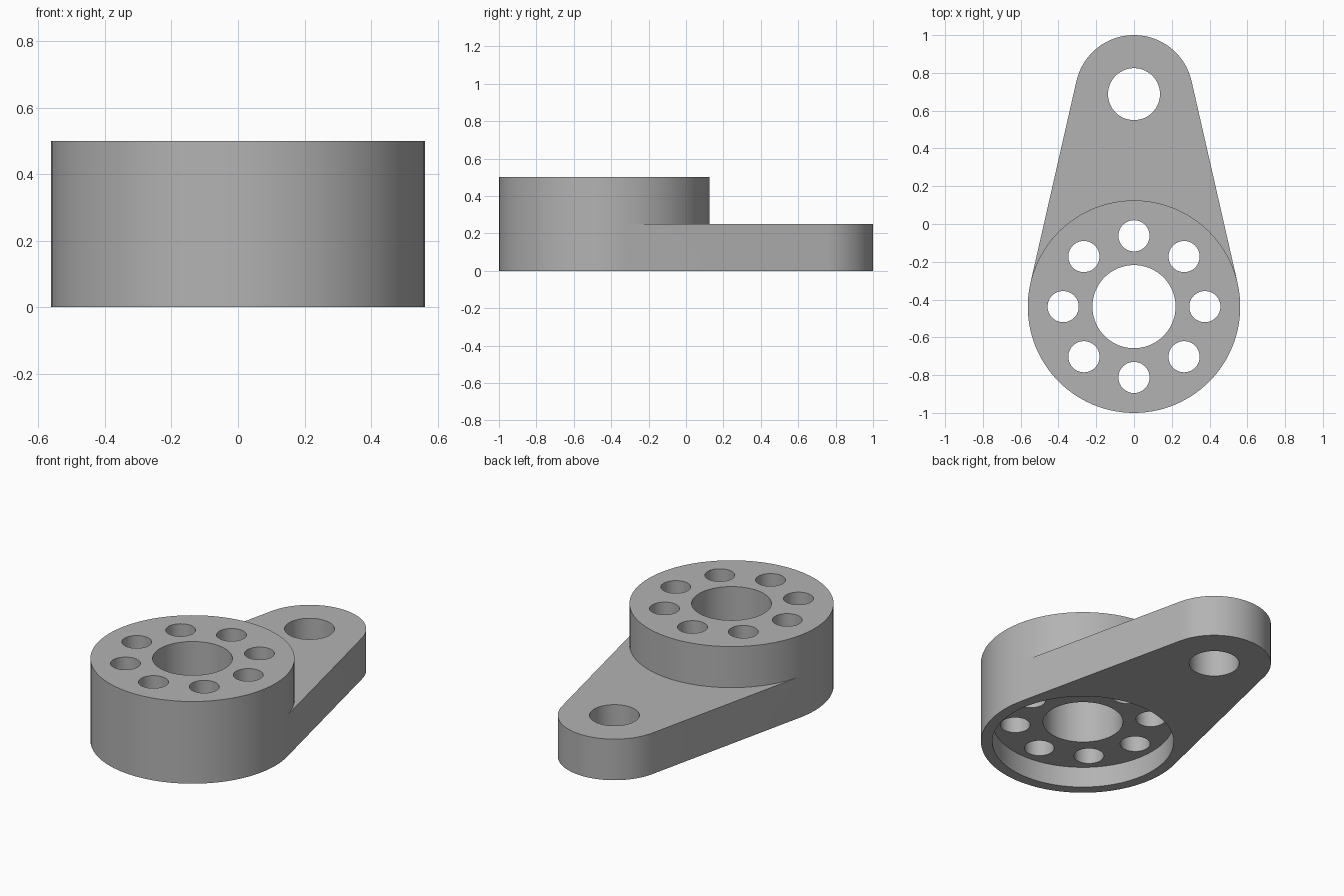
import bpy, bmesh, math

if "Cube" in bpy.data.objects:
    bpy.data.objects.remove(bpy.data.objects["Cube"])

HUB_Y, HUB_R, HUB_H = -0.4375, 0.5625, 0.5
EYE_Y, EYE_R, ARM_H = 0.6875, 0.3125, 0.25

steel = bpy.data.materials.new("plain grey")
steel.use_nodes = True
grey = (0.45, 0.45, 0.45, 1)
steel.diffuse_color = grey
steel.node_tree.nodes["Principled BSDF"].inputs["Base Color"].default_value = grey


def arc(y, r, start, end, steps):
    """Points on an arc centred on x = 0."""
    angles = [start + (end - start) * i / steps for i in range(steps + 1)]
    return [(r * math.cos(a), y + r * math.sin(a)) for a in angles]


def prism(name, outline, z0, z1):
    """Extrude a flat outline from z0 to z1."""
    bm = bmesh.new()
    base = bm.faces.new([bm.verts.new((x, y, z0)) for x, y in outline])
    top = bmesh.ops.extrude_face_region(bm, geom=[base])["geom"]
    verts = [v for v in top if isinstance(v, bmesh.types.BMVert)]
    bmesh.ops.translate(bm, verts=verts, vec=(0, 0, z1 - z0))
    bmesh.ops.recalc_face_normals(bm, faces=bm.faces)
    mesh = bpy.data.meshes.new(name)
    bm.to_mesh(mesh)
    bm.free()
    mesh.materials.append(steel)
    obj = bpy.data.objects.new(name, mesh)
    bpy.context.collection.objects.link(obj)
    return obj


def cylinder(name, x, y, r, z0, z1, sides=96):
    ring = arc(y, r, 0, math.tau, sides)[:-1]
    return prism(name, [(px + x, py) for px, py in ring], z0, z1)


def combine(body, tool, operation):
    """Apply a boolean and discard the tool."""
    mod = body.modifiers.new(operation, 'BOOLEAN')
    mod.operation, mod.object, mod.solver = operation, tool, 'EXACT'
    bpy.context.view_layer.objects.active = body
    bpy.ops.object.modifier_apply(modifier=mod.name)
    bpy.data.objects.remove(tool)


# Tapered arm whose straight sides are tangent to both round ends
tilt = math.asin((HUB_R - EYE_R) / (EYE_Y - HUB_Y))
outline = arc(EYE_Y, EYE_R, tilt, math.pi - tilt, 48)
outline += arc(HUB_Y, HUB_R, math.pi - tilt, math.tau + tilt, 64)
body = prism("lever_body", outline, 0, ARM_H)

# Raised hub, using the same arc points as the arm below it
rim = arc(HUB_Y, HUB_R, math.pi - tilt, math.tau + tilt, 64)
rim += arc(HUB_Y, HUB_R, tilt, math.pi - tilt, 48)[1:-1]
combine(body, prism("hub", rim, 0, HUB_H), 'UNION')

# Shallow recess under the hub, then the hub bore and the arm eye
combine(body, cylinder("recess_cutter", 0, HUB_Y, 0.5, -0.1, 0.125), 'DIFFERENCE')
combine(body, cylinder("bore_cutter", 0, HUB_Y, 0.22, -0.1, 0.6), 'DIFFERENCE')
combine(body, cylinder("eye_cutter", 0, EYE_Y, 0.1375, -0.1, 0.6), 'DIFFERENCE')

# Ring of eight bolt holes
for i in range(8):
    a = math.tau * i / 8
    hole = cylinder("bolt_cutter", 0.375 * math.cos(a), HUB_Y + 0.375 * math.sin(a),
                    0.0825, -0.1, 0.6, 48)
    combine(body, hole, 'DIFFERENCE')

# Smooth round walls with crisp edges
bpy.ops.object.select_all(action='DESELECT')
body.select_set(True)
bpy.context.view_layer.objects.active = body
bpy.ops.object.shade_smooth_by_angle(angle=math.radians(30))
